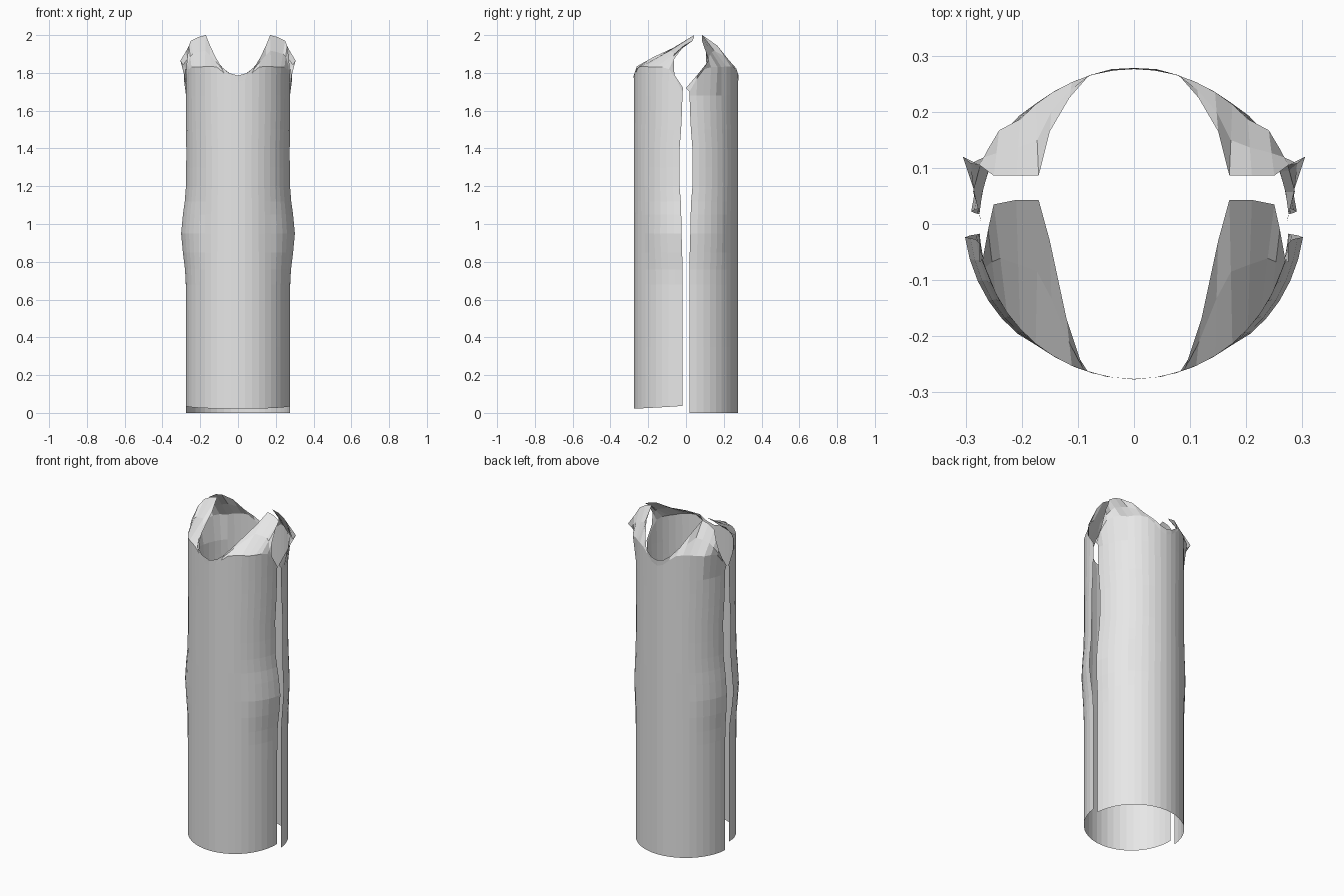
import bpy, bmesh, math
from mathutils import Vector

if "Cube" in bpy.data.objects:
    bpy.data.objects.remove(bpy.data.objects["Cube"], do_unlink=True)

cloth = bpy.data.materials.new("light grey cloth")
cloth.use_nodes = True
grey = (0.8, 0.8, 0.8, 1)
cloth.diffuse_color = grey
cloth.node_tree.nodes["Principled BSDF"].inputs["Base Color"].default_value = grey

RADIUS = 0.276
LEVELS = [0, 0.35, 0.68, 0.76, 0.85, 0.95, 1.05, 1.12, 1.2, 1.3, 1.4, 1.5, 1.6, 1.68]
# Distance of the open side seam from the middle, as (height, offset)
SEAM = [(0, 0.018), (0.8, 0.018), (1.1, 0.025), (1.2, 0.034), (1.4, 0.034), (1.55, 0.022), (2, 0.012)]
# Height where the straight body turns in towards the shoulder, centre to side
BREAK = [1.75, 1.765, 1.8, 1.83, 1.835, 1.835, 1.83, 1.83, 1.83, 1.82, 1.77, 1.7]


def seam_offset(z):
    for (z0, a), (z1, b) in zip(SEAM, SEAM[1:]):
        if z <= z1:
            return a + (b - a) * (z - z0) / (z1 - z0)
    return SEAM[-1][1]


def body_point(t, z, side, hip):
    """Point on the tube; t runs from the centre line to the side seam."""
    angle = t * math.acos(seam_offset(z) / RADIUS)
    swell = hip * math.exp(-((z - 0.95) / 0.15) ** 2) * max(0, (t - 0.45) / 0.55) ** 0.6
    r = RADIUS + swell
    return Vector((r * math.sin(angle), side * r * math.cos(angle), z))


def panel(name, side, edge, hip, hem, flare):
    bm = bmesh.new()
    last = len(edge) - 1
    columns = []
    for i, tip in enumerate(edge):
        t = i / last
        # straight body
        bottom = hem[0] + (hem[1] - hem[0]) * t * t
        points = [body_point(t, max(z, bottom), side, hip) for z in LEVELS]
        # yoke, from the break line up to the neck, shoulder or armhole edge
        fold = body_point(t, BREAK[i], side, 0)
        if 0.6 < t < 0.95:
            fold.x *= flare
            fold.y *= flare
        tip = Vector(tip)
        points += [fold, fold.lerp(tip, 0.5), tip]
        columns.append([bm.verts.new(p) for p in points])
    for a, b in zip(columns, columns[1:]):
        for j in range(len(a) - 1):
            quad = (a[j], b[j], b[j + 1], a[j + 1])
            bm.faces.new(quad if side < 0 else quad[::-1])
    mesh = bpy.data.meshes.new(name)
    bm.to_mesh(mesh)
    bm.free()
    mesh.materials.append(cloth)
    obj = bpy.data.objects.new(name, mesh)
    bpy.context.collection.objects.link(obj)
    mirror = obj.modifiers.new("Mirror", 'MIRROR')
    mirror.merge_threshold = 0.0005
    return obj


# Upper edges: neckline, shoulder, then down the armhole
front_edge = [(0, -0.277, 1.785), (0.05, -0.272, 1.8), (0.09, -0.26, 1.835),
              (0.12, -0.17, 1.885), (0.15, -0.03, 1.95), (0.17, 0.043, 2),
              (0.21, 0.043, 1.99), (0.25, 0.035, 1.97), (0.26, -0.01, 1.945),
              (0.27, -0.065, 1.87), (0.275, -0.068, 1.8), (0.275, -0.015, 1.72)]
back_edge = [(0, 0.278, 1.785), (0.04, 0.276, 1.795), (0.08, 0.265, 1.825),
             (0.115, 0.225, 1.87), (0.15, 0.165, 1.945), (0.17, 0.086, 2),
             (0.21, 0.086, 1.99), (0.25, 0.086, 1.965), (0.275, 0.105, 1.915),
             (0.305, 0.12, 1.865), (0.285, 0.06, 1.79), (0.272, 0, 1.72)]

panel("front_panel", -1, front_edge, 0.026, (0.022, 0.037), 1.0)
panel("back_panel", 1, back_edge, 0.015, (0, 0), 1.06)
